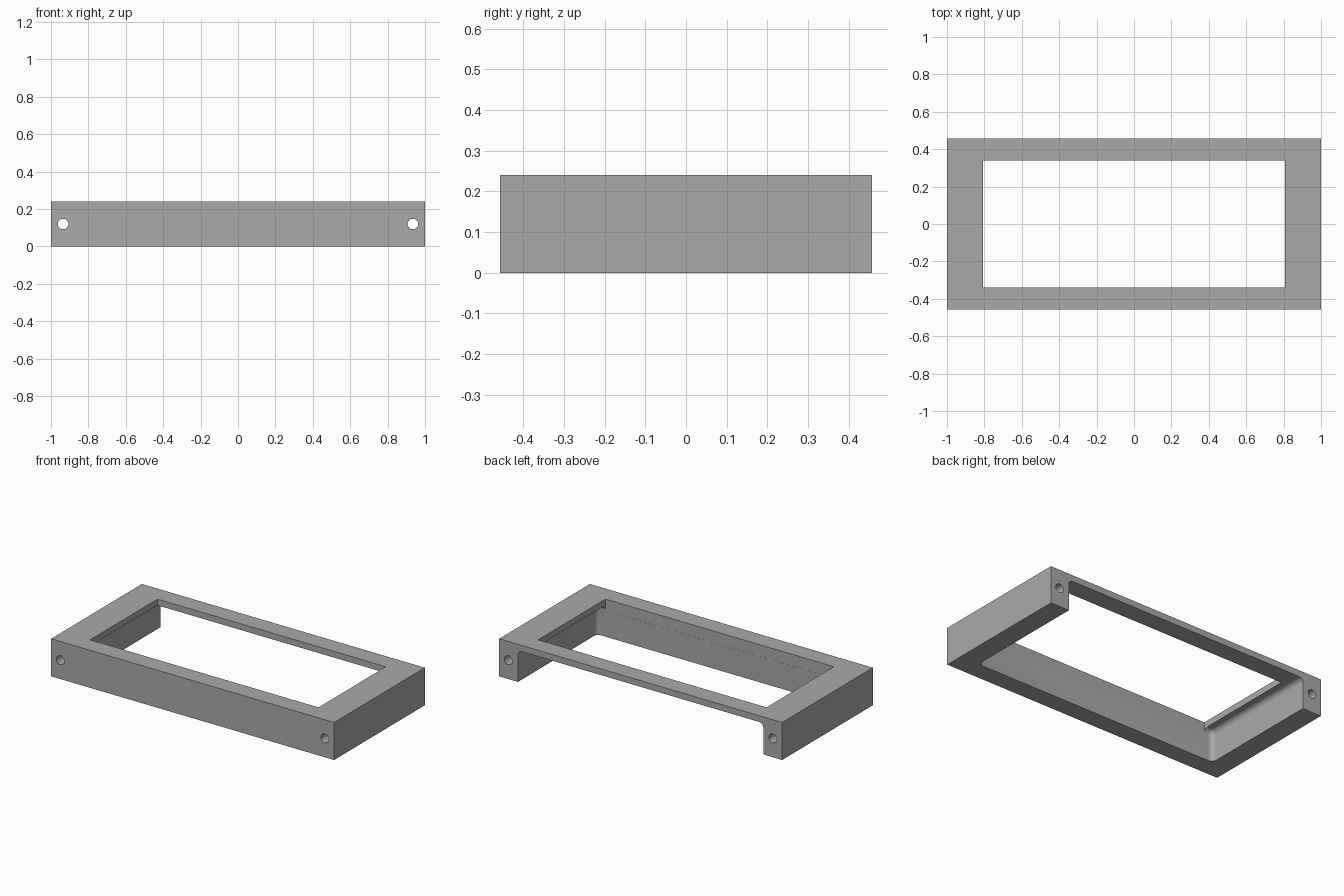
import bpy
import math

default = bpy.data.objects.get("Cube")
if default:
    bpy.data.objects.remove(default, do_unlink=True)

# Overall sizes
LENGTH, DEPTH, HEIGHT = 2.0, 0.916, 0.24
SIDE_WALL, FRONT_WALL, TOP = 0.133, 0.118, 0.04
FILLET = 0.03
WINDOW_X, WINDOW_Y = 0.807, 0.34
HOLE_X, HOLE_R = 0.935, 0.028

grey = bpy.data.materials.new("plain grey")
grey.use_nodes = True
COLOUR = (0.4, 0.4, 0.4, 1)
grey.diffuse_color = COLOUR
grey.node_tree.nodes["Principled BSDF"].inputs["Base Color"].default_value = COLOUR


def box(name, low, high):
    """Box between two opposite corners."""
    centre = [(a + b) / 2 for a, b in zip(low, high)]
    bpy.ops.mesh.primitive_cube_add(size=1, location=centre)
    obj = bpy.context.object
    obj.name = name
    obj.scale = [b - a for a, b in zip(low, high)]
    bpy.ops.object.transform_apply(location=True, rotation=False, scale=True)
    obj.data.materials.append(grey)
    return obj


def apply(obj, modifier):
    bpy.context.view_layer.objects.active = obj
    bpy.ops.object.modifier_apply(modifier=modifier.name)


def cut(body, cutter):
    """Subtract the cutter from the body and discard it."""
    mod = body.modifiers.new("cut", 'BOOLEAN')
    mod.operation = 'DIFFERENCE'
    mod.solver = 'EXACT'
    mod.object = cutter
    apply(body, mod)
    bpy.data.objects.remove(cutter, do_unlink=True)


# Outer block
frame = box("frame", (-LENGTH / 2, -DEPTH / 2, 0), (LENGTH / 2, DEPTH / 2, HEIGHT))

# Filleted cavity, open below and at the back
inner_x = LENGTH / 2 - SIDE_WALL
cavity = box("cavity_cutter", (-inner_x, -DEPTH / 2 + FRONT_WALL, -0.2),
             (inner_x, DEPTH / 2 + 0.2, HEIGHT - TOP))
fillet = cavity.modifiers.new("fillet", 'BEVEL')
fillet.width = FILLET
fillet.segments = 8
apply(cavity, fillet)
cut(frame, cavity)

# Window through the top plate, flush with the front wall
cut(frame, box("window_cutter", (-WINDOW_X, -WINDOW_Y - 0.0005, HEIGHT - TOP - FILLET - 0.005),
               (WINDOW_X, WINDOW_Y, HEIGHT + 0.1)))

# Screw holes running front to back through the side walls
for side in (-1, 1):
    bpy.ops.mesh.primitive_cylinder_add(vertices=32, radius=HOLE_R, depth=DEPTH + 0.2,
                                        location=(side * HOLE_X, 0, HEIGHT / 2),
                                        rotation=(math.pi / 2, 0, 0))
    hole = bpy.context.object
    hole.data.materials.append(grey)
    cut(frame, hole)

# Smooth fillets and holes, crisp edges elsewhere
bpy.ops.object.select_all(action='DESELECT')
frame.select_set(True)
bpy.context.view_layer.objects.active = frame
bpy.ops.object.shade_smooth_by_angle(angle=math.radians(30))
